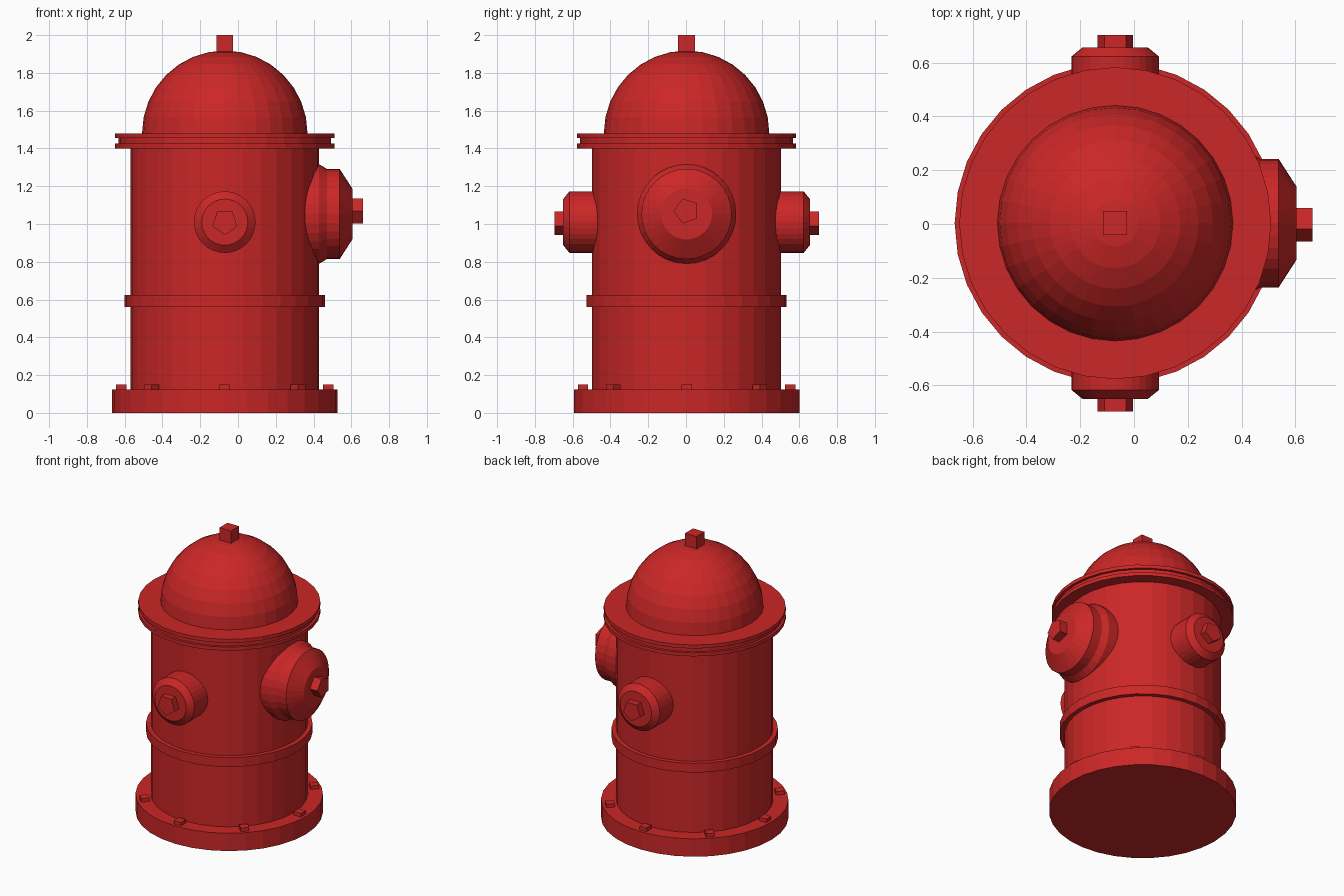
import bpy, math
from mathutils import Matrix, Vector

if "Cube" in bpy.data.objects:
    bpy.data.objects.remove(bpy.data.objects["Cube"])

CX, CY = -0.07, 0.003   # main axis of the hydrant

red = bpy.data.materials.new("hydrant_red")
red.diffuse_color = (0.6, 0.02, 0.02, 1)
red.use_nodes = True
red.node_tree.nodes["Principled BSDF"].inputs["Base Color"].default_value = red.diffuse_color


def lathe(name, profile, sides=32, matrix=Matrix(), phase=0.0):
    """Closed solid from (radius, height) pairs; radius 0 makes a pole."""
    verts, faces, rings = [], [], []
    for r, h in profile:
        n = 1 if r == 0 else sides
        rings.append(range(len(verts), len(verts) + n))
        for i in range(n):
            a = phase + 2 * math.pi * i / sides
            verts.append(matrix @ Vector((r * math.cos(a), r * math.sin(a), h)))
    for lo, hi in zip(rings, rings[1:]):
        for i in range(sides):
            j = (i + 1) % sides
            if len(hi) == 1:
                faces.append((lo[i], lo[j], hi[0]))
            else:
                faces.append((lo[i], lo[j], hi[j], hi[i]))
    faces.append(tuple(reversed(rings[0])))
    if len(rings[-1]) > 1:
        faces.append(tuple(rings[-1]))
    mesh = bpy.data.meshes.new(name)
    mesh.from_pydata(verts, [], faces)
    mesh.materials.append(red)
    obj = bpy.data.objects.new(name, mesh)
    bpy.context.collection.objects.link(obj)
    return obj


def square(name, width, z0, z1, x, y, angle=0.0):
    r = width / math.sqrt(2)
    m = Matrix.Translation((x, y, 0)) @ Matrix.Rotation(angle, 4, 'Z')
    return lathe(name, [(r, z0), (r, z1)], 4, m, math.pi / 4)


def sideways(direction, z):
    """Local z points outward along direction, local x points down."""
    out = Vector(direction)
    down = Vector((0, 0, -1))
    side = out.cross(down)
    m = Matrix((down, side, out)).transposed().to_4x4()
    return Matrix.Translation((CX, CY, z)) @ m


axis = Matrix.Translation((CX, CY, 0))

# Base plate, barrel and bands
lathe("base_plate", [(0.597, 0), (0.597, 0.125)], matrix=axis)
lathe("barrel", [(0.5, 0.1), (0.5, 1.42)], matrix=axis)
lathe("middle_band", [(0.53, 0.56), (0.53, 0.625)], matrix=axis)
lathe("top_flange", [(0.58, 1.4), (0.58, 1.425), (0.563, 1.425),
                     (0.563, 1.455), (0.58, 1.455), (0.58, 1.48)], matrix=axis)

# Dome and top nut
R = 0.438
dome = [(R * math.cos(i * math.pi / 16), 1.48 + R * math.sin(i * math.pi / 16))
        for i in range(8)] + [(0, 1.48 + R)]
lathe("dome", dome, matrix=axis)
square("top_nut", 0.089, 1.88, 2.0, CX, CY)

# Base bolts
for i in range(8):
    a = i * math.pi / 4
    square(f"base_bolt_{i + 1}", 0.055, 0.11, 0.15,
           CX + 0.548 * math.cos(a), CY + 0.548 * math.sin(a), a)

# Two small outlets, front and back
for label, sy in (("front", -1), ("back", 1)):
    m = sideways((0, sy, 0), 1.01)
    lathe(f"{label}_outlet_cap", [(0.163, 0.4), (0.163, 0.62), (0.122, 0.653)], matrix=m)
    lathe(f"{label}_outlet_nut", [(0.069, 0.6), (0.069, 0.7)], 5, m)

# Large outlet on the right side (distances from the main axis)
m = sideways((1, 0, 0), 1.053)
lathe("large_outlet_cap", [(0.263, 0.35), (0.263, 0.5), (0.239, 0.54),
                           (0.239, 0.608), (0.135, 0.675)], matrix=m)
nut = Matrix.Translation((0, 0, 0.016)) @ m
lathe("large_outlet_nut", [(0.069, 0.64), (0.069, 0.733)], 5, nut, math.pi / 2 * (
    1 if (m.to_3x3() @ Vector((0, 1, 0))).y < 0 else -1))
